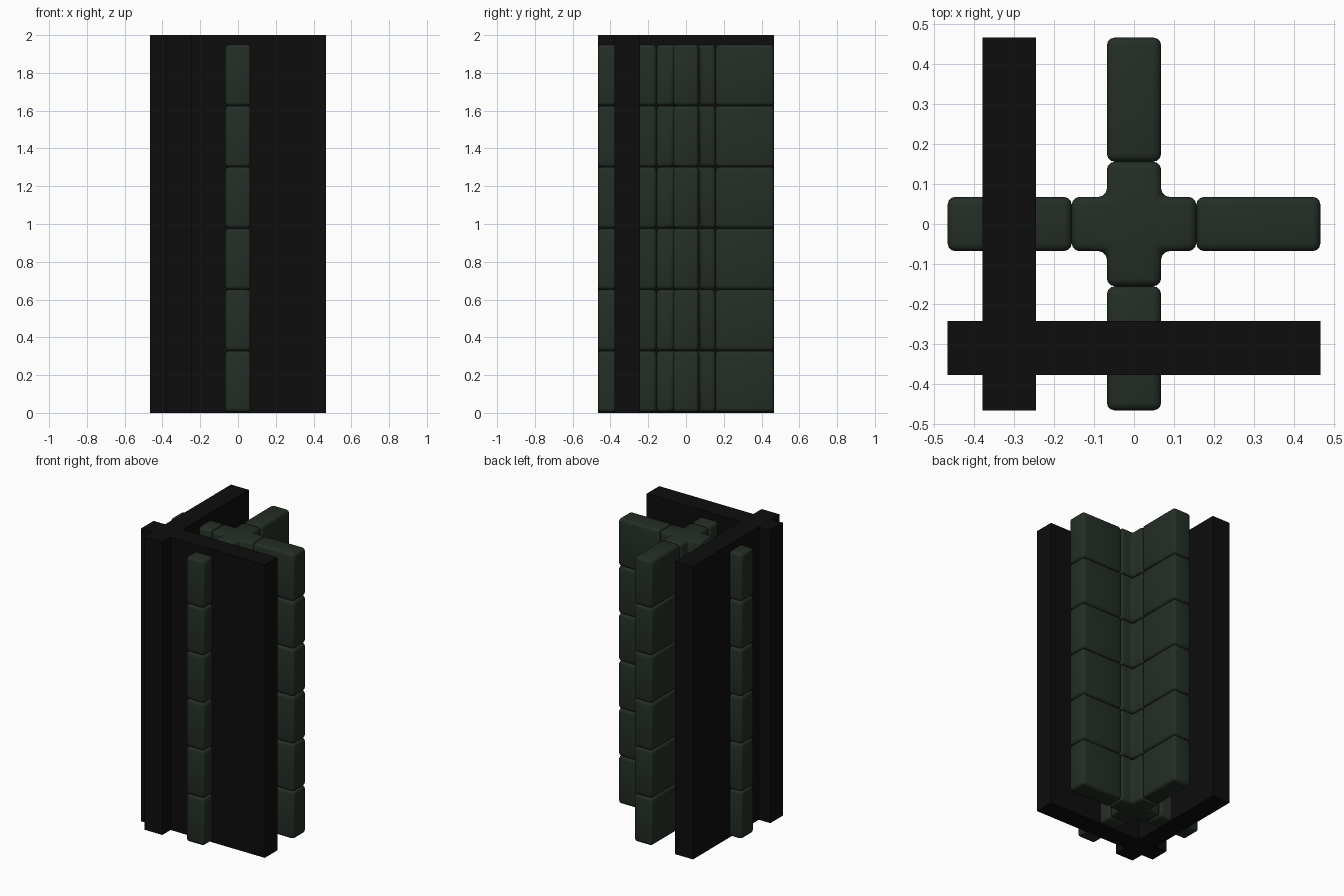
import bpy
import bmesh
import math

if "Cube" in bpy.data.objects:
    bpy.data.objects.remove(bpy.data.objects["Cube"])

HALF, WIDE, CORE = 0.467, 0.068, 0.156   # arm reach, half thickness, core reach
LAYERS, BASE, TOP = 6, 0.004, 1.95
STEP = (TOP - BASE) / LAYERS


def material(name, rgb):
    m = bpy.data.materials.new(name)
    m.diffuse_color = (*rgb, 1)
    m.use_nodes = True
    m.node_tree.nodes["Principled BSDF"].inputs["Base Color"].default_value = m.diffuse_color
    return m


stone = material("dark green stone", (0.0175, 0.027, 0.0185))
black = material("black panel", (0.004, 0.004, 0.004))


def prism(name, outline, z0, z1, mat, bevel=0.0):
    """Extrude a plan outline upwards, optionally with rounded edges."""
    bm = bmesh.new()
    face = bm.faces.new([bm.verts.new((x, y, z0)) for x, y in outline])
    out = bmesh.ops.extrude_face_region(bm, geom=[face])
    for v in out["geom"]:
        if isinstance(v, bmesh.types.BMVert):
            v.co.z = z1
    bmesh.ops.recalc_face_normals(bm, faces=bm.faces[:])
    if bevel:
        bmesh.ops.bevel(bm, geom=bm.edges[:], offset=bevel, segments=3,
                        profile=0.5, affect='EDGES')
        for f in bm.faces:
            f.smooth = True
    mesh = bpy.data.meshes.new(name)
    bm.to_mesh(mesh)
    bm.free()
    mesh.materials.append(mat)
    ob = bpy.data.objects.new(name, mesh)
    bpy.context.collection.objects.link(ob)
    return ob


def rect(x0, x1, y0, y1):
    return [(x0, y0), (x1, y0), (x1, y1), (x0, y1)]


# plus-shaped core outline, one quarter turned four times
w, c = WIDE, CORE
plus = []
for k in range(4):
    a, b = round(math.cos(k * math.pi / 2)), round(math.sin(k * math.pi / 2))
    plus += [(a * x - b * y, b * x + a * y) for x, y in [(c, -w), (c, w), (w, w)]]

# stacked blocks: core and four arms per layer
for i in range(LAYERS):
    z0, z1 = BASE + i * STEP, BASE + (i + 1) * STEP
    prism(f"core_block_{i}", plus, z0, z1, stone, 0.02)
    for side, r in (("right", rect(c, HALF, -w, w)), ("left", rect(-HALF, -c, -w, w)),
                    ("back", rect(-w, w, c, HALF)), ("front", rect(-w, w, -HALF, -c))):
        prism(f"{side}_arm_block_{i}", r, z0, z1, stone, 0.02)

# two crossing black panels
prism("front_panel", rect(-HALF, HALF, -0.378, -0.243), 0, 2, black)
prism("left_panel", rect(-0.38, -0.245, -HALF, HALF), 0, 2, black)
